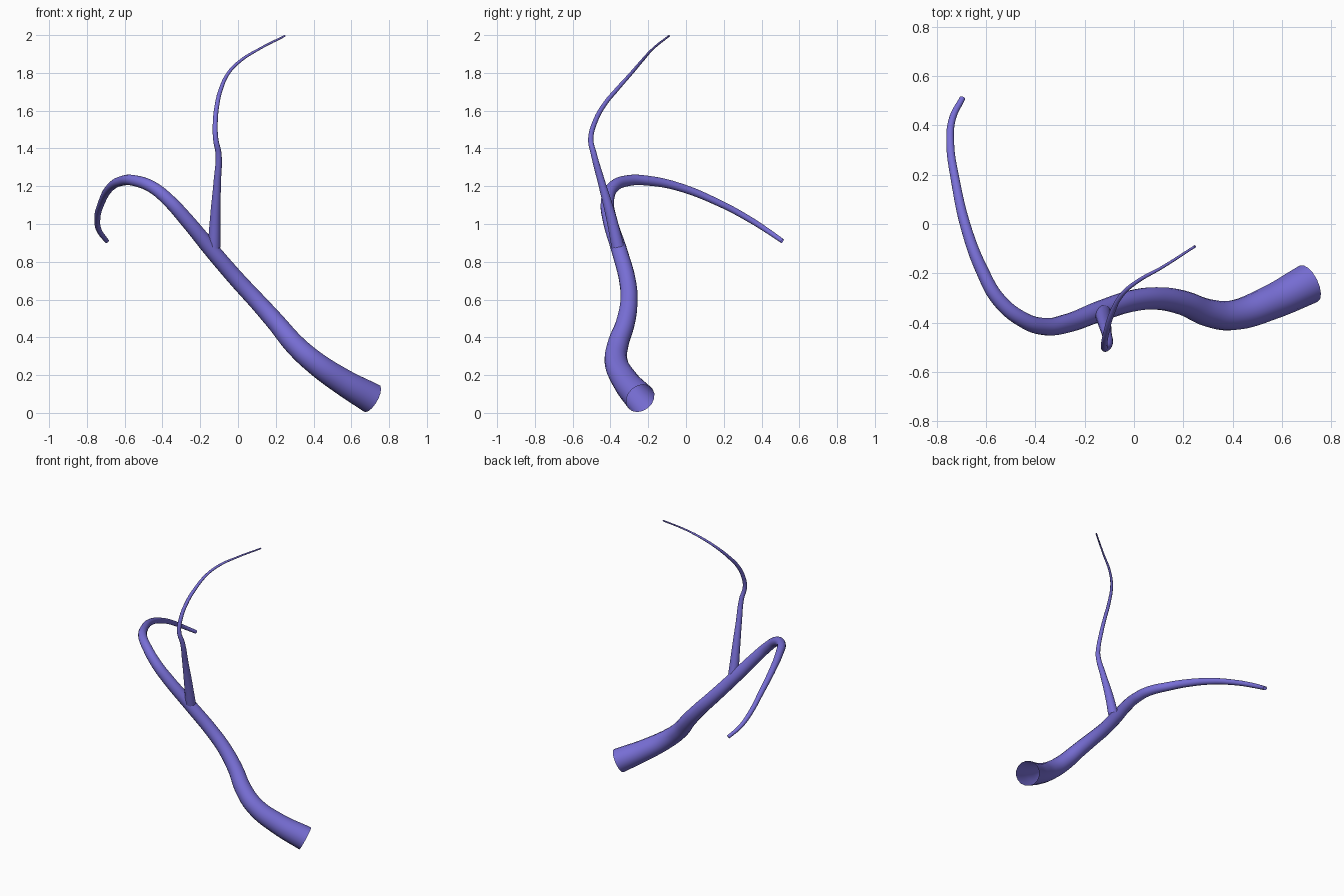
import bpy

mat = bpy.data.materials.new("violet")
mat.diffuse_color = (0.19, 0.16, 0.68, 1)


def tube(name, points):
    """Open-ended tapering tube through (x, y, z, radius) points."""
    cu = bpy.data.curves.new(name, 'CURVE')
    cu.dimensions = '3D'
    cu.bevel_depth = 1.0
    cu.bevel_resolution = 6
    cu.resolution_u = 8
    cu.use_fill_caps = False
    sp = cu.splines.new('BEZIER')
    sp.bezier_points.add(len(points) - 1)
    for bp, (x, y, z, r) in zip(sp.bezier_points, points):
        bp.co = (x, y, z)
        bp.radius = r
        bp.handle_left_type = bp.handle_right_type = 'AUTO'
    cu.materials.append(mat)
    ob = bpy.data.objects.new(name, cu)
    bpy.context.collection.objects.link(ob)
    return ob


# Thick stem rising from the lower right and curling over to the back left
tube("main_stem", [
    (0.708, -0.242, 0.077, 0.082),
    (0.55, -0.32, 0.168, 0.070),
    (0.40, -0.37, 0.272, 0.061),
    (0.30, -0.360, 0.362, 0.056),
    (0.20, -0.320, 0.480, 0.050),
    (0.10, -0.302, 0.592, 0.046),
    (0.00, -0.310, 0.700, 0.044),
    (-0.13, -0.350, 0.850, 0.042),
    (-0.28, -0.405, 1.030, 0.038),
    (-0.36, -0.416, 1.118, 0.035),
    (-0.45, -0.388, 1.193, 0.032),
    (-0.55, -0.305, 1.230, 0.029),
    (-0.615, -0.19, 1.228, 0.026),
    (-0.675, -0.034, 1.195, 0.022),
    (-0.724, 0.177, 1.110, 0.018),
    (-0.745, 0.336, 1.025, 0.016),
    (-0.735, 0.430, 0.965, 0.014),
    (-0.695, 0.510, 0.910, 0.012),
])

# Thin branch growing upward from the middle of the stem
tube("side_branch", [
    (-0.127, -0.360, 0.878, 0.034),
    (-0.120, -0.400, 1.050, 0.027),
    (-0.110, -0.447, 1.220, 0.020),
    (-0.103, -0.488, 1.370, 0.016),
    (-0.118, -0.504, 1.450, 0.014),
    (-0.120, -0.480, 1.545, 0.013),
    (-0.110, -0.430, 1.635, 0.012),
    (-0.092, -0.368, 1.710, 0.011),
    (-0.050, -0.288, 1.800, 0.009),
    (0.010, -0.235, 1.862, 0.008),
    (0.115, -0.175, 1.928, 0.006),
    (0.248, -0.090, 1.996, 0.005),
])
